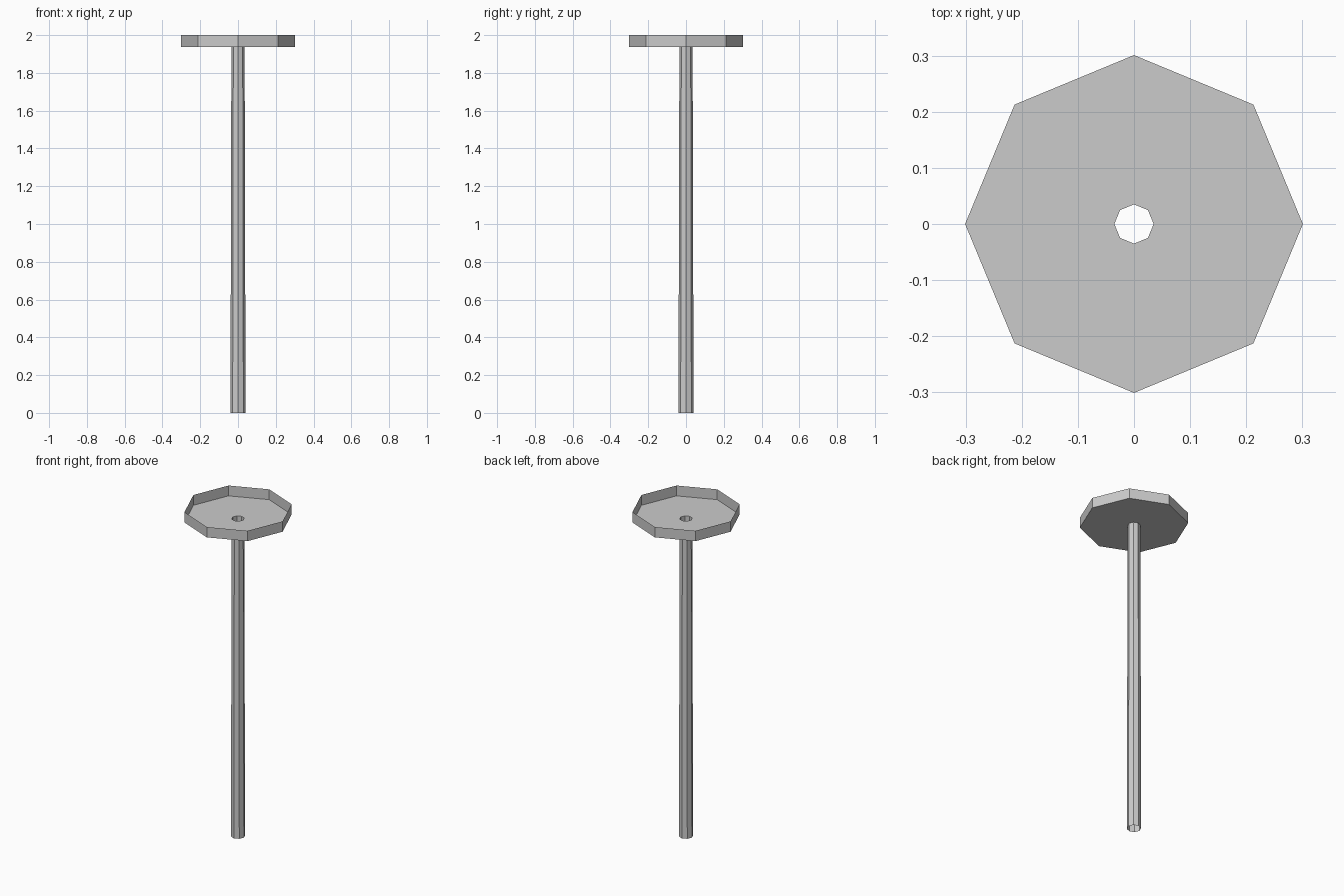
import bpy, bmesh
from math import cos, sin, tau

if "Cube" in bpy.data.objects:
    bpy.data.objects.remove(bpy.data.objects["Cube"])

SIDES = 8


def lathe(name, profile):
    """Open octagonal surface swept from (radius, z) points."""
    bm = bmesh.new()
    rings = [[bm.verts.new((r * cos(tau * i / SIDES), r * sin(tau * i / SIDES), z))
              for i in range(SIDES)] for r, z in profile]
    for a, b in zip(rings, rings[1:]):
        for i in range(SIDES):
            j = (i + 1) % SIDES
            bm.faces.new((a[i], a[j], b[j], b[i]))
    mesh = bpy.data.meshes.new(name)
    bm.to_mesh(mesh)
    bm.free()
    obj = bpy.data.objects.new(name, mesh)
    bpy.context.collection.objects.link(obj)
    return obj


# Hollow, slightly tapered pole, open at both ends
lathe("pole", [(0.04, 0.0), (0.035, 1.937)])

# Shallow thin-walled tray with a hole over the pole
lathe("tray", [(0.035, 1.937), (0.301, 1.937), (0.301, 2.0)])
